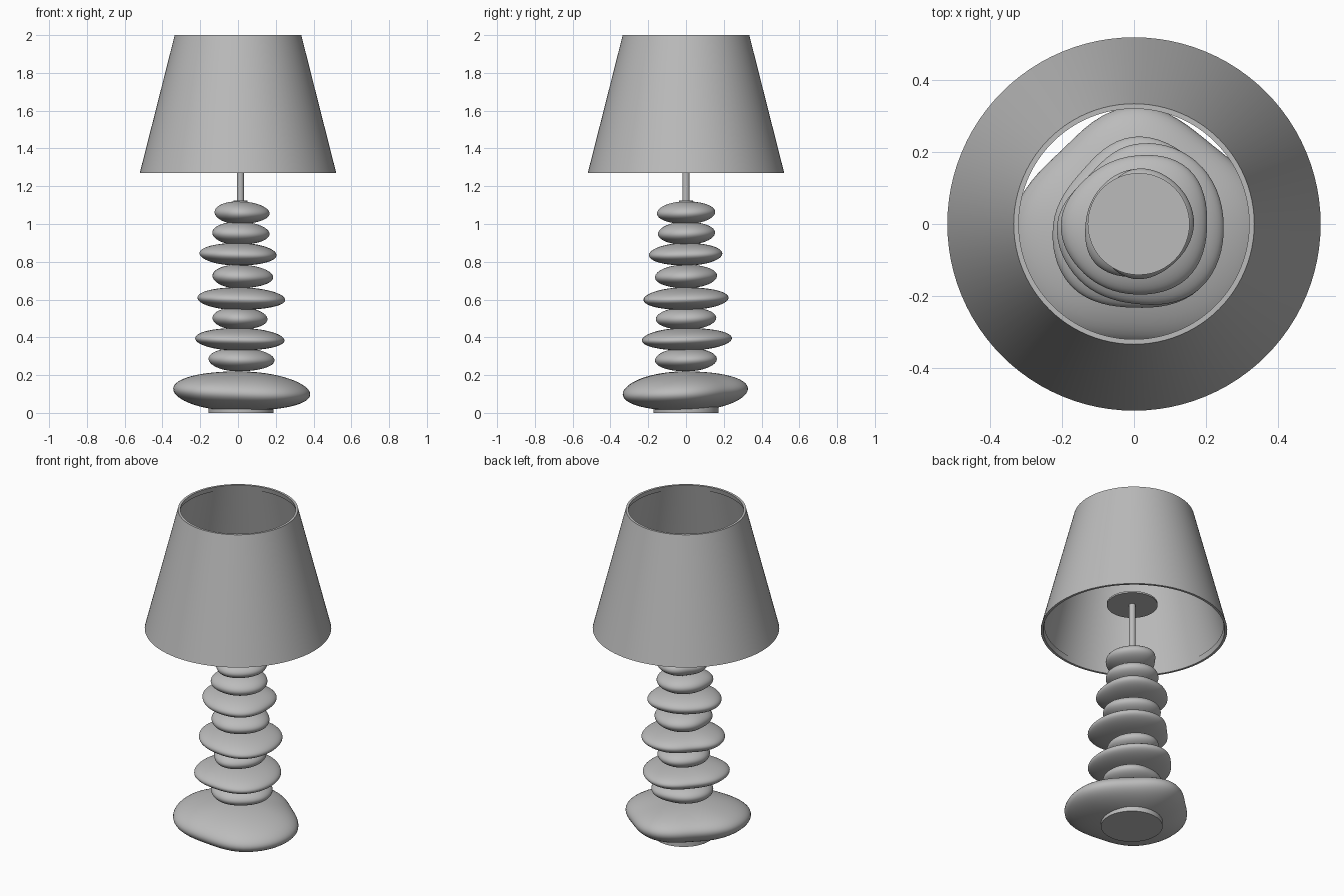
import bpy, bmesh, math

cube = bpy.data.objects.get("Cube")
if cube:
    bpy.data.objects.remove(cube, do_unlink=True)

grey = bpy.data.materials.new("plain_grey")
grey.use_nodes = True
grey.diffuse_color = (0.5, 0.5, 0.5, 1)
grey.node_tree.nodes["Principled BSDF"].inputs["Base Color"].default_value = (0.5, 0.5, 0.5, 1)


def finish(bm, name, location=(0, 0, 0), sharp_angle=35):
    """Turn a bmesh into a smooth-shaded object."""
    bmesh.ops.recalc_face_normals(bm, faces=bm.faces[:])
    mesh = bpy.data.meshes.new(name)
    bm.to_mesh(mesh)
    bm.free()
    mesh.materials.append(grey)
    obj = bpy.data.objects.new(name, mesh)
    obj.location = location
    bpy.context.collection.objects.link(obj)
    bpy.ops.object.select_all(action='DESELECT')
    obj.select_set(True)
    bpy.context.view_layer.objects.active = obj
    bpy.ops.object.shade_smooth_by_angle(angle=math.radians(sharp_angle))
    return obj


def cylinder(name, radius, bottom, top, x=0.013, segments=48):
    bm = bmesh.new()
    bmesh.ops.create_cone(bm, cap_ends=True, segments=segments, radius1=radius,
                          radius2=radius, depth=top - bottom)
    return finish(bm, name, (x, 0, (bottom + top) / 2))


def outline(radii, angle):
    """Smooth closed curve through radii given at equal angles."""
    n = len(radii)
    pos = (angle / math.tau * n) % n
    i, t = int(pos), pos % 1
    a, b, c, d = (radii[(i + k) % n] for k in (-1, 0, 1, 2))
    return b + t * ((c - a) + t * ((2 * a - 5 * b + 4 * c - d)
                    + t * (3 * (b - c) + d - a))) / 2


def pebble(name, bottom, top, radii, tilt):
    """Flattened sphere with an irregular outline and a tilted rim."""
    bm = bmesh.new()
    bmesh.ops.create_uvsphere(bm, u_segments=64, v_segments=32, radius=1)
    for v in bm.verts:
        reach = math.hypot(v.co.x, v.co.y)
        r = outline(radii, math.atan2(v.co.y, v.co.x)) / 100
        v.co.x *= r
        v.co.y *= r
        v.co.z = v.co.z * (top - bottom) / 2 + tilt * reach * (v.co.y - v.co.x)
    return finish(bm, name, (0, 0, (bottom + top) / 2), 60)


# Stack of pebbles: bottom, top, then radii (hundredths) counter-clockwise from +x
pebbles = [
    (0.01, 0.22, (38, 31, 32.8, 28.8, 34, 36.3, 33.3, 38.5)),
    (0.22, 0.345, (19.3, 19, 16, 15.6, 15.6, 15.2, 16.4, 17)),
    (0.33, 0.45, (24.6, 24, 24.3, 20.7, 22.5, 24.6, 23.3, 25.7)),
    (0.44, 0.56, (15.6, 16, 16, 14, 13.5, 13.5, 16, 15.2)),
    (0.545, 0.665, (25, 24.6, 22.2, 18.4, 21.4, 21.8, 22.2, 25.7)),
    (0.66, 0.785, (18.6, 17, 16.4, 15, 13.5, 15, 16.4, 17)),
    (0.78, 0.9, (20.4, 21.6, 19, 18.4, 20.4, 19.6, 19.6, 21.2)),
    (0.89, 1.012, (16.7, 16.2, 15.3, 13.7, 13.5, 15.4, 14.8, 15.5)),
    (1.0, 1.12, (16.7, 16.2, 15.3, 11.7, 12.4, 12.5, 15.3, 15.6)),
]
for number, (low, high, radii) in enumerate(pebbles, 1):
    pebble(f"pebble_{number}", low, high, radii, 0.04 if number == 1 else 0.025)

# Foot, collar, stem and bulb plate
cylinder("foot_disc", 0.172, 0, 0.03, 0.016)
cylinder("collar", 0.037, 1.105, 1.125)
cylinder("stem", 0.019, 1.11, 1.43, segments=24)
cylinder("bulb_plate", 0.142, 1.425, 1.435)

# Lampshade: tapered wall with a thicker band inside each rim
low, high = 1.27, 2.0


def wall(z, inset):
    return 0.52 + (0.335 - 0.52) * (z - low) / (high - low) - inset, z


profile = [wall(low, 0), wall(high, 0), wall(high, 0.014), wall(high - 0.03, 0.014),
           wall(high - 0.03, 0.008), wall(low + 0.03, 0.008),
           wall(low + 0.03, 0.014), wall(low, 0.014)]
bm = bmesh.new()
steps = 96
rings = []
for s in range(steps):
    a = math.tau * s / steps
    rings.append([bm.verts.new((r * math.cos(a), r * math.sin(a), z)) for r, z in profile])
for s in range(steps):
    here, after = rings[s], rings[(s + 1) % steps]
    for k in range(len(profile)):
        m = (k + 1) % len(profile)
        bm.faces.new((here[k], after[k], after[m], here[m]))
finish(bm, "lampshade")
